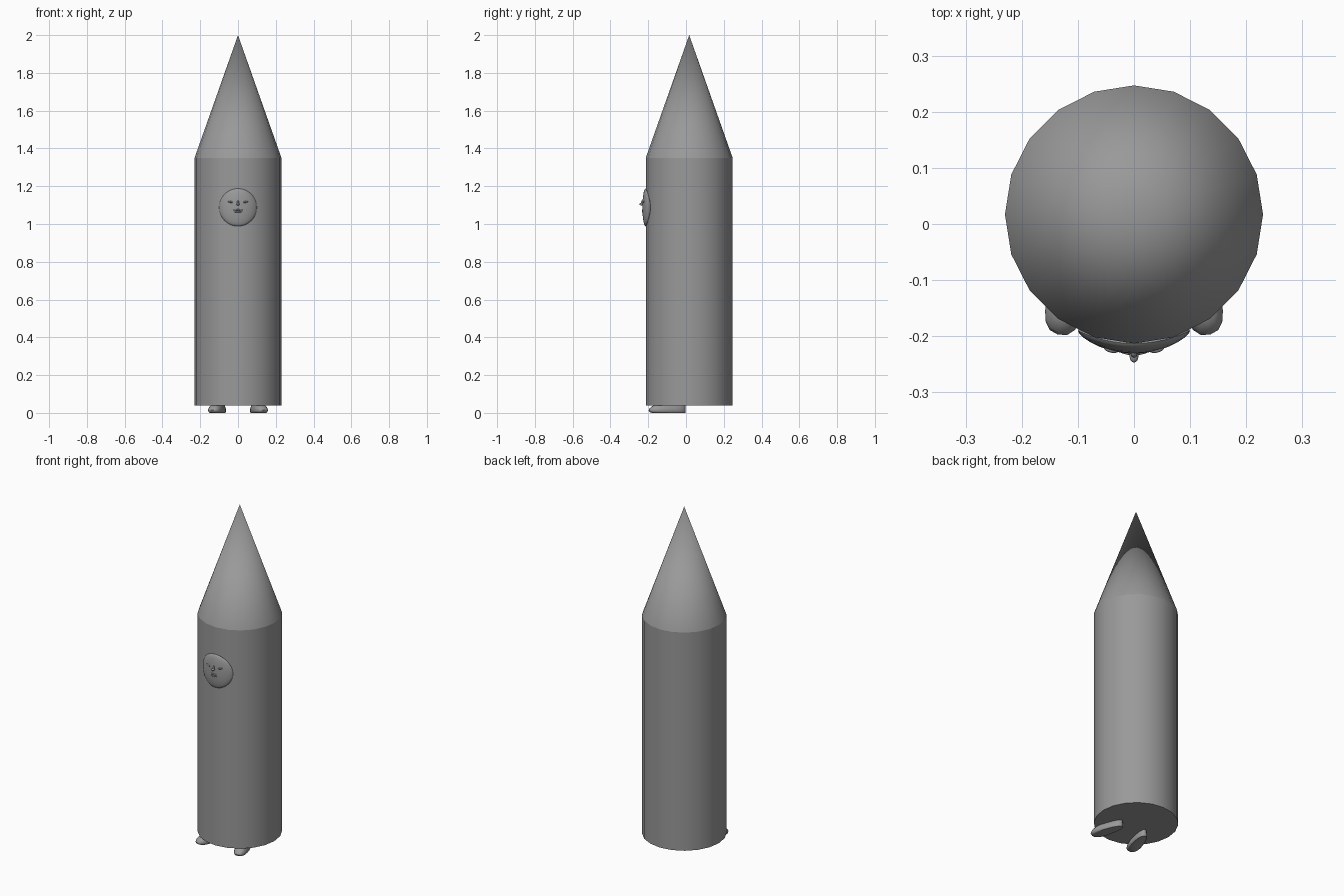
import bpy, bmesh, math
from mathutils import Matrix, Vector

if "Cube" in bpy.data.objects:
    bpy.data.objects.remove(bpy.data.objects["Cube"])

R, CY = 0.23, 0.017          # body radius and its y centre

grey = bpy.data.materials.new("plain_grey")
grey.diffuse_color = (0.32, 0.32, 0.32, 1)
grey.use_nodes = True
grey.node_tree.nodes["Principled BSDF"].inputs["Base Color"].default_value = grey.diffuse_color


def finish(name, bm, angle=40):
    bmesh.ops.recalc_face_normals(bm, faces=bm.faces)
    me = bpy.data.meshes.new(name)
    bm.to_mesh(me)
    bm.free()
    me.materials.append(grey)
    ob = bpy.data.objects.new(name, me)
    bpy.context.collection.objects.link(ob)
    bpy.ops.object.select_all(action='DESELECT')
    ob.select_set(True)
    bpy.context.view_layer.objects.active = ob
    bpy.ops.object.shade_smooth_by_angle(angle=math.radians(angle))
    return ob


def loft(bm, rings):
    rows = [[bm.verts.new(p) for p in r] for r in rings]
    n = len(rows[0])
    for a, b in zip(rows, rows[1:]):
        for i in range(n):
            j = (i + 1) % n
            bm.faces.new((a[i], a[j], b[j], b[i]))
    bm.faces.new(rows[0][::-1])
    bm.faces.new(rows[-1])


def surface_y(x):
    return CY - math.sqrt(R * R - x * x)


def blob(name, centre, size, tilt=0, wrap=False, segs=24, rings=14):
    """Squashed ball, optionally bent round the body."""
    bm = bmesh.new()
    bmesh.ops.create_uvsphere(bm, u_segments=segs, v_segments=rings, radius=1)
    # poles point forward so the disc rim is a clean circle
    bmesh.ops.rotate(bm, verts=bm.verts, matrix=Matrix.Rotation(math.pi / 2, 3, 'X'))
    bmesh.ops.scale(bm, verts=bm.verts, vec=size)
    bmesh.ops.rotate(bm, verts=bm.verts, matrix=Matrix.Rotation(tilt, 3, 'Y'))
    for v in bm.verts:
        v.co += Vector(centre)
        if wrap:
            v.co.y += surface_y(v.co.x)
    return finish(name, bm, 60)


# body tube
bm = bmesh.new()
bmesh.ops.create_cone(bm, cap_ends=True, segments=20, radius1=R, radius2=R, depth=1.31,
                      matrix=Matrix.Translation((0, CY, 0.695)))
finish("body", bm)

# pointed cap
bm = bmesh.new()
bmesh.ops.create_cone(bm, cap_ends=True, segments=20, radius1=R, radius2=0, depth=0.65,
                      matrix=Matrix.Translation((0, CY, 1.675)))
finish("pointed_cap", bm)

# face disc with nose and lips
blob("face", (0, 0, 1.088), (0.1, 0.018, 0.1), wrap=True, segs=32)
blob("nose_bridge", (0, -0.017, 1.112), (0.006, 0.008, 0.014), wrap=True, segs=12, rings=8)
blob("nose_tip", (0, -0.022, 1.105), (0.008, 0.012, 0.007), wrap=True, segs=12, rings=8)
blob("upper_lip", (0, -0.015, 1.074), (0.026, 0.006, 0.005), wrap=True, segs=16, rings=8)
blob("lower_lip", (0, -0.015, 1.065), (0.022, 0.006, 0.005), wrap=True, segs=16, rings=8)

for side, label in ((-1, "left"), (1, "right")):
    # eyelid
    blob(label + "_eye", (side * 0.04, -0.014, 1.117), (0.014, 0.006, 0.005),
         tilt=side * -0.2, wrap=True, segs=12, rings=8)
    # foot: rounded slab, toes turned outward, wider at the toe
    bm = bmesh.new()
    turn = Matrix.Rotation(side * math.radians(16), 3, 'Z')
    layers = []
    for z, s in ((0.0, 0.84), (0.005, 0.95), (0.014, 1.0), (0.024, 0.95), (0.033, 0.84), (0.042, 0.7)):
        ring = []
        for i in range(20):
            a = math.tau * i / 20
            c, d = math.cos(a), math.sin(a)
            y = 0.101 * math.copysign(abs(d) ** 0.8, d)
            x = 0.036 * math.copysign(abs(c) ** 0.8, c) * (1 - 1.6 * y)
            p = turn @ Vector((x * s, y * (s if y < 0 else 1), z))
            ring.append(p + Vector((side * 0.108, -0.1, 0)))
        layers.append(ring)
    loft(bm, layers)
    finish(label + "_foot", bm, 50)
